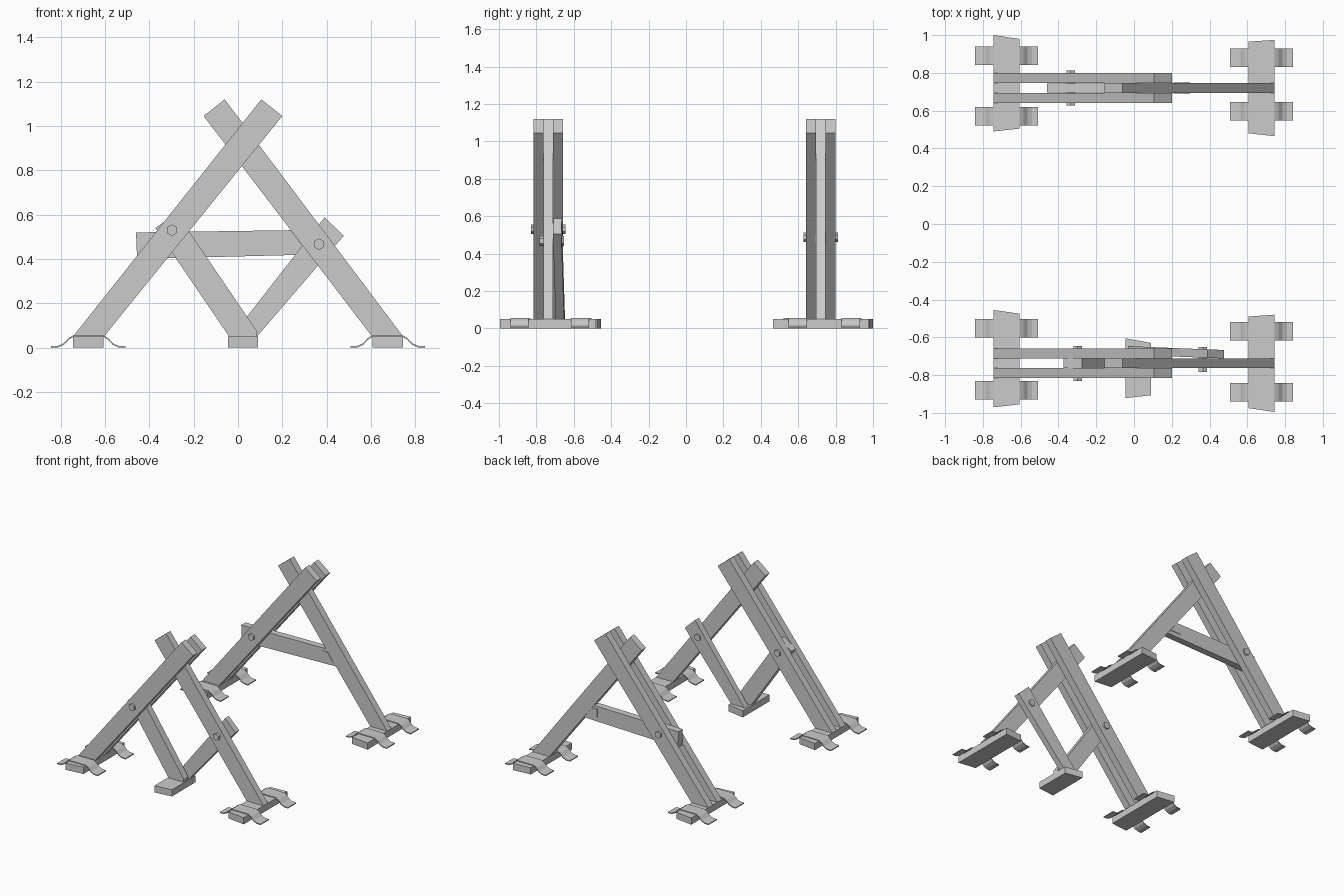
import bpy, bmesh, math

if "Cube" in bpy.data.objects:
    bpy.data.objects.remove(bpy.data.objects["Cube"])


def extrude(name, pts, lo, hi, axis='y', shear=0.0):
    """Extrude an XZ profile along y, or an XY outline along z."""
    bm = bmesh.new()
    rings = []
    for h in (lo, hi):
        if axis == 'y':
            rings.append([bm.verts.new((a, h + shear * a, b)) for a, b in pts])
        else:
            rings.append([bm.verts.new((a, b, h)) for a, b in pts])
    n = len(pts)
    bm.faces.new(rings[0])
    bm.faces.new(rings[1][::-1])
    for i in range(n):
        j = (i + 1) % n
        bm.faces.new((rings[0][i], rings[0][j], rings[1][j], rings[1][i]))
    bmesh.ops.recalc_face_normals(bm, faces=bm.faces)
    me = bpy.data.meshes.new(name)
    bm.to_mesh(me)
    bm.free()
    ob = bpy.data.objects.new(name, me)
    bpy.context.collection.objects.link(ob)
    return ob


def bolt(name, x, z, y0, y1, r=0.026):
    hexagon = [(x + r * math.cos(math.radians(60 * i + 30)),
                z + r * math.sin(math.radians(60 * i + 30))) for i in range(6)]
    extrude(name, hexagon, y0, y1)


def strap(name, cx, y):
    # thin metal strip bent over the foot board
    half = [(-0.168, 0.007), (-0.135, 0.009), (-0.112, 0.020),
            (-0.090, 0.043), (-0.068, 0.056)]
    top = half + [(-x, z) for x, z in reversed(half)]
    under = [(x * 0.985 if abs(x) < 0.12 else x, z - 0.007) for x, z in reversed(top)]
    extrude(name, [(cx + x, z) for x, z in top + under], y - 0.049, y + 0.049)


# A-frame legs: a pair of planks clamping one single leg
pair_leg = [(-0.745, 0.05), (-0.605, 0.05), (0.20, 1.045), (0.105, 1.12)]
single_leg = [(0.605, 0.05), (0.745, 0.05), (-0.06, 1.12), (-0.155, 1.045)]
for side, y in (("front", -0.737), ("back", 0.720)):
    extrude(side + "_outer_leg_a", pair_leg, y - 0.079, y - 0.026)
    extrude(side + "_outer_leg_b", pair_leg, y + 0.026, y + 0.079)
    extrude(side + "_middle_leg", single_leg, y - 0.026, y + 0.026)

# Foot boards with slightly skewed saw cuts, each held by two straps
feet = {
    "back_left": (-1, (0.49, 0.505, 0.98, 1.0), (0.89, 0.57)),
    "back_right": (1, (0.48, 0.465, 0.975, 0.965), (0.88, 0.598)),
    "front_left": (-1, (-0.97, -0.955, -0.475, -0.455), (-0.553, -0.88)),
    "front_right": (1, (-0.975, -0.995, -0.48, -0.49), (-0.567, -0.89)),
}
for key, (s, ys, straps) in feet.items():
    cx = 0.675 * s
    xs = (cx - 0.069, cx + 0.069, cx + 0.069, cx - 0.069)
    extrude(key + "_foot_board", list(zip(xs, ys)), 0.0, 0.05, 'z')
    for i, y in enumerate(straps):
        strap(f"{key}_strap_{i + 1}", cx, y)

# Back frame: cross brace, lap plate and bolt
extrude("back_cross_brace",
        [(-0.46, 0.52), (-0.455, 0.40), (0.32, 0.42), (0.238, 0.53)], 0.695, 0.745)
extrude("back_brace_lap", [(0.21, 0.45), (0.297, 0.45), (0.253, 0.51), (0.21, 0.51)],
        0.691, 0.749)
bolt("back_bolt", -0.335, 0.487, 0.628, 0.812)

# Front frame: V struts on a centre pad, with bolts
extrude("front_strut_left", [(-0.04, 0.05), (0.085, 0.05), (0.085, 0.075),
                             (-0.275, 0.605), (-0.373, 0.54)], -0.763, -0.711)
extrude("front_strut_right", [(-0.03, 0.05), (0.085, 0.05), (0.477, 0.505), (0.39, 0.588)],
        -0.693, -0.648, shear=-0.04)
extrude("front_centre_pad", [(-0.045, -0.922), (0.09, -0.907), (0.09, -0.63), (-0.045, -0.605)],
        0.0, 0.05, 'z')
bolt("front_bolt_left", -0.298, 0.53, -0.83, -0.645)
bolt("front_bolt_right", 0.365, 0.467, -0.783, -0.652)
